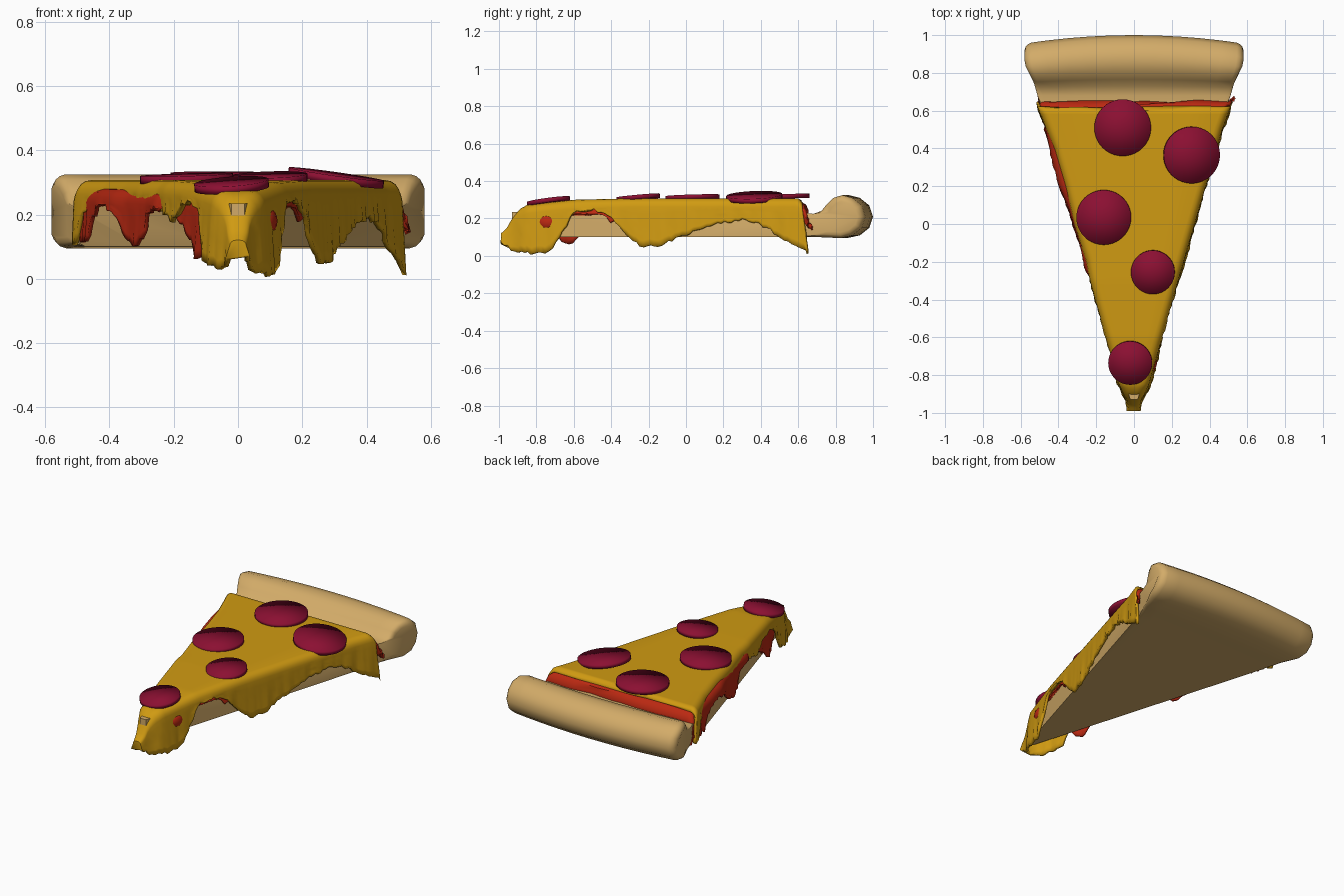
import bpy, bmesh, math, random

if "Cube" in bpy.data.objects:
    bpy.data.objects.remove(bpy.data.objects["Cube"])
random.seed(4)


def material(name, color):
    m = bpy.data.materials.new(name)
    m.diffuse_color = (*color, 1)
    m.use_nodes = True
    m.node_tree.nodes["Principled BSDF"].inputs["Base Color"].default_value = m.diffuse_color
    return m


DOUGH = material("baked dough", (0.65, 0.41, 0.14))
CHEESE = material("golden cheese", (0.63, 0.325, 0.006))
SAUCE = material("tomato sauce", (0.50, 0.022, 0.006))
MEAT = material("sausage red", (0.26, 0.005, 0.032))


def lerp_table(table, y):
    """Piecewise linear lookup in a table of (y, value), y rising."""
    if y <= table[0][0]:
        return table[0][1]
    for (a, va), (b, vb) in zip(table, table[1:]):
        if y <= b:
            return va + (vb - va) * (y - a) / (b - a)
    return table[-1][1]


def make(name, rows, mat, closed=False, cap=(), angle=40, thick=0):
    """Skin rows of points into a surface, cap chosen ends."""
    bm = bmesh.new()
    vs = [[bm.verts.new(p) for p in row] for row in rows]
    n = len(vs[0])
    for a, b in zip(vs, vs[1:]):
        for j in range(n if closed else n - 1):
            k = (j + 1) % n
            bm.faces.new((a[j], a[k], b[k], b[j]))
    if 0 in cap:
        bm.faces.new(vs[0][::-1])
    if 1 in cap:
        bm.faces.new(vs[-1])
    if closed:
        bmesh.ops.recalc_face_normals(bm, faces=bm.faces)
    me = bpy.data.meshes.new(name)
    bm.to_mesh(me)
    bm.free()
    me.materials.append(mat)
    ob = bpy.data.objects.new(name, me)
    bpy.context.collection.objects.link(ob)
    bpy.ops.object.select_all(action='DESELECT')
    ob.select_set(True)
    bpy.context.view_layer.objects.active = ob
    bpy.ops.object.shade_smooth_by_angle(angle=math.radians(angle))
    if thick:
        mod = ob.modifiers.new("thickness", 'SOLIDIFY')
        mod.thickness = thick
        mod.offset = -1
    return ob


# Half width of the wedge along y
HALF = [(-0.93, 0.02), (0.65, 0.49), (0.70, 0.525), (0.80, 0.555), (0.90, 0.58), (1.0, 0.58)]

# Base and raised crust: one side profile (y, z) swept across the slice
profile = [(-0.93, 0.10), (0.0, 0.10), (0.6, 0.10), (0.72, 0.10), (0.86, 0.095), (0.93, 0.11),
           (0.98, 0.15), (1.0, 0.21), (0.98, 0.27), (0.93, 0.31), (0.87, 0.325), (0.81, 0.31),
           (0.765, 0.275), (0.73, 0.24), (0.68, 0.225), (0.6, 0.235), (0.0, 0.235), (-0.93, 0.235)]
half_stations = [(1.0, 0.72), (0.99, 0.86), (0.97, 0.95), (0.94, 1.0)]
stations = [(-u, k) for u, k in half_stations]
stations += [(i / 10, 1.0) for i in range(-8, 9, 2)]
stations += half_stations[::-1]
rows = []
for u, k in stations:
    row = []
    for y, z in profile:
        w = lerp_table(HALF, y)
        bend = 0.045 * u * u * max(0, min(1, (y - 0.7) / 0.2))
        if y > 0.7:
            y, z = 0.87 + (y - 0.87) * k, 0.21 + (z - 0.21) * k
        row.append((u * w, y - bend, z))
    rows.append(row)
make("crust_and_base", rows, DOUGH, closed=True, cap=(0, 1))


def drape(name, mat, ys, top, left, right, grow_l, grow_r, thick, cap=()):
    """Sheet over the wedge, hanging down each side to the given heights."""
    rows = []
    for y in ys:
        t = lerp_table(top, y)
        sides = []
        for sign, hem, grow in ((-1, left, grow_l), (1, right, grow_r)):
            w = lerp_table(HALF, min(y, 0.65)) + lerp_table(grow, y)
            r = min(0.045, w * 0.7, t * 0.4)
            low = max(0.0, min(lerp_table(hem, y) + random.uniform(-0.01, 0.01), t - r - 0.005))
            flare = random.uniform(-0.004, 0.006)
            back = 0.025 if y > 0.6 else 0
            pts = []
            for s in range(6):
                f = s / 6
                x = w + (flare + 0.012 * (0.25 - low) / 0.25) * (1 - f)
                pts.append((sign * x, y + back * (1 - f) + random.uniform(-0.003, 0.003),
                            low + (t - r - low) * f))
            for s in range(5):
                a = math.pi / 2 * s / 4
                pts.append((sign * (w - r + r * math.cos(a)), y, t - r + r * math.sin(a)))
            for f in (0.66, 0.33):
                jag = random.uniform(-0.012, 0.012) if y > 0.6 else 0
                pts.append((sign * (w - r) * f, y + jag, t))
            sides.append(pts)
        rows.append(sides[0] + [(0, y, t)] + sides[1][::-1])
    return make(name, rows, mat, cap=cap, angle=50, thick=thick)


def span(a, b, n):
    return [a + (b - a) * i / n for i in range(n + 1)]


# Sauce layer, showing below the cheese and at the back
drape("sauce", SAUCE, span(-0.78, 0.63, 64) + [0.645, 0.655],
      top=[(-0.78, 0.24), (-0.7, 0.27), (0.62, 0.285), (0.64, 0.265), (0.655, 0.20)],
      left=[(-0.74, 0.2), (-0.68, 0.09), (-0.62, 0.065), (-0.55, 0.12), (-0.42, 0.19),
            (-0.3, 0.22), (-0.12, 0.2), (-0.08, 0.13), (0.0, 0.10), (0.08, 0.12), (0.15, 0.2),
            (0.3, 0.24), (0.42, 0.2), (0.5, 0.12), (0.64, 0.12)],
      right=[(-0.6, 0.24), (-0.46, 0.23), (-0.4, 0.18), (-0.32, 0.2), (0.58, 0.23), (0.62, 0.15)],
      grow_l=[(-0.75, 0.012), (-0.3, 0.014), (-0.24, 0.034), (-0.1, 0.022), (0.1, 0.025),
              (0.2, 0.04), (0.35, 0.036), (0.5, 0.022), (0.6, 0.014)],
      grow_r=[(-0.7, 0.012), (0.6, 0.014), (0.64, 0.03)],
      thick=0.012)

# Melted cheese with drips and a drooping tip
drape("cheese", CHEESE, span(-0.99, -0.85, 8) + span(-0.83, 0.60, 76) + [0.612, 0.622],
      top=[(-0.99, 0.12), (-0.96, 0.145), (-0.93, 0.20), (-0.89, 0.25), (-0.85, 0.272),
           (-0.6, 0.30), (-0.3, 0.307), (0.6, 0.307), (0.622, 0.285)],
      left=[(-0.99, 0.07), (-0.95, 0.04), (-0.9, 0.03), (-0.78, 0.05), (-0.7, 0.2), (-0.6, 0.24),
            (-0.5, 0.22), (-0.4, 0.18), (-0.3, 0.2), (-0.1, 0.24), (0.0, 0.23), (0.1, 0.26),
            (0.45, 0.25), (0.55, 0.2), (0.6, 0.12), (0.64, 0.10)],
      right=[(-0.99, 0.07), (-0.93, 0.03), (-0.82, 0.008), (-0.72, 0.03), (-0.67, 0.12),
             (-0.6, 0.235), (-0.5, 0.25), (-0.4, 0.2), (-0.3, 0.09), (-0.23, 0.04), (-0.1, 0.07),
             (0.0, 0.12), (0.2, 0.18), (0.3, 0.19), (0.4, 0.17), (0.5, 0.10), (0.57, 0.06),
             (0.622, 0.02)],
      grow_l=[(-0.99, 0.006), (-0.95, 0.014), (-0.85, 0.035), (-0.3, 0.026), (-0.2, 0.016),
              (0.0, 0.018), (0.2, 0.008), (0.4, 0.008), (0.55, 0.022), (0.622, 0.03)],
      grow_r=[(-0.99, 0.006), (-0.95, 0.014), (-0.85, 0.035), (-0.3, 0.026), (0.5, 0.022),
              (0.622, 0.03)],
      thick=0.016, cap=(0,))

# Small sauce patch smeared on the right side drip
bpy.ops.mesh.primitive_uv_sphere_add(segments=12, ring_count=8, radius=1,
                                     location=(0.098, -0.745, 0.18))
patch = bpy.context.object
patch.name = "sauce_patch"
patch.scale = (0.022, 0.048, 0.038)
patch.rotation_euler = (0, 0, -0.28)
patch.data.materials.append(SAUCE)
bpy.ops.object.shade_smooth()

# Sausage slices: x, y, z, radius, tilt about x, tilt about y
slices = [(-0.06, 0.51, 0.318, 0.15, 0.03, 0.0), (0.305, 0.365, 0.314, 0.15, 0.04, 0.14),
          (-0.16, 0.035, 0.312, 0.145, 0.03, -0.03), (0.10, -0.255, 0.312, 0.116, 0.09, -0.03),
          (-0.02, -0.735, 0.291, 0.116, 0.13, -0.07)]
for i, (x, y, z, r, rx, ry) in enumerate(slices):
    bpy.ops.mesh.primitive_cylinder_add(vertices=40, radius=r, depth=0.024, end_fill_type='TRIFAN',
                                        location=(x, y, z), rotation=(rx, ry, 0))
    ob = bpy.context.object
    ob.name = f"sausage_slice_{i + 1}"
    ob.data.materials.append(MEAT)
    bpy.ops.object.shade_smooth()
